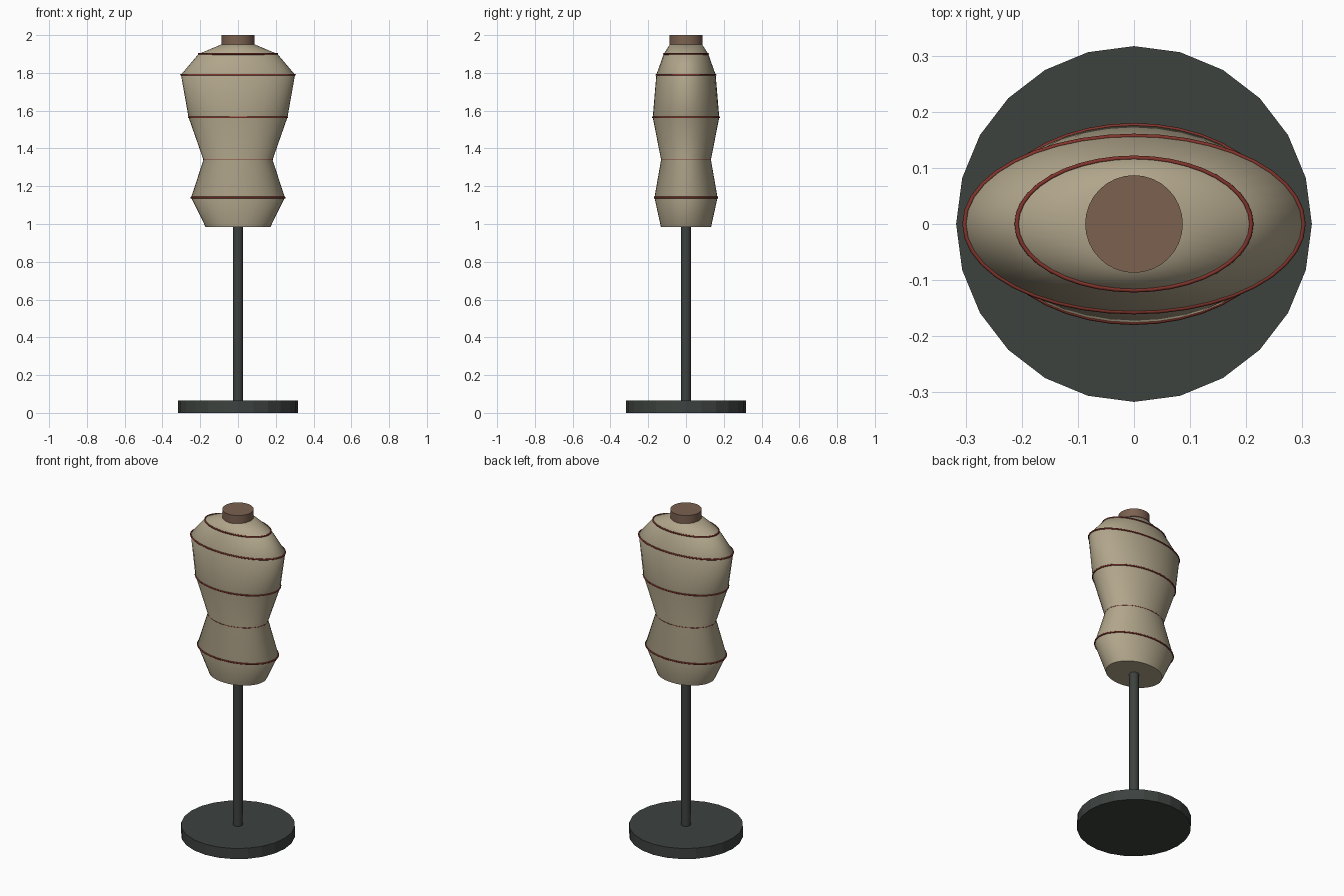
import bpy, bmesh
from math import sin, cos, pi, radians

if "Cube" in bpy.data.objects:
    bpy.data.objects.remove(bpy.data.objects["Cube"])


def material(name, rgb):
    m = bpy.data.materials.new(name)
    m.diffuse_color = (*rgb, 1)
    m.use_nodes = True
    m.node_tree.nodes["Principled BSDF"].inputs["Base Color"].default_value = m.diffuse_color
    return m


LINEN = material("linen", (0.44, 0.38, 0.26))
IRON = material("dark_iron", (0.046, 0.054, 0.049))
WOOD = material("wood", (0.20, 0.12, 0.08))
TAPE = material("red_tape", (0.22, 0.035, 0.025))


def loft(name, sections, sides, mat, smooth=None, closed=False):
    """Skin elliptical rings (rx, ry, z); closed joins last ring to first."""
    bm = bmesh.new()
    rings = [[bm.verts.new((rx * cos(2 * pi * i / sides), ry * sin(2 * pi * i / sides), z))
              for i in range(sides)] for rx, ry, z in sections]
    pairs = list(zip(rings, rings[1:]))
    if closed:
        pairs.append((rings[-1], rings[0]))
    else:
        bm.faces.new(rings[0][::-1])
        bm.faces.new(rings[-1])
    for a, b in pairs:
        for i in range(sides):
            j = (i + 1) % sides
            bm.faces.new((a[i], a[j], b[j], b[i]))
    bmesh.ops.recalc_face_normals(bm, faces=bm.faces)
    me = bpy.data.meshes.new(name)
    bm.to_mesh(me)
    bm.free()
    me.materials.append(mat)
    ob = bpy.data.objects.new(name, me)
    bpy.context.collection.objects.link(ob)
    if smooth:
        bpy.ops.object.select_all(action='DESELECT')
        ob.select_set(True)
        bpy.context.view_layer.objects.active = ob
        bpy.ops.object.shade_smooth_by_angle(angle=radians(smooth))
    return ob


# Stand: round foot and pole
loft("base", [(0.317, 0.317, 0), (0.317, 0.317, 0.065)], 24, IRON)
loft("pole", [(0.027, 0.027, 0.06), (0.027, 0.027, 1.0)], 16, IRON, 40)

# Padded torso from hem to neck
torso = [(0.172, 0.133, 0.985), (0.248, 0.167, 1.14), (0.183, 0.132, 1.34),
         (0.262, 0.176, 1.565), (0.302, 0.157, 1.79), (0.209, 0.118, 1.90),
         (0.085, 0.085, 1.952)]
loft("torso", torso, 40, LINEN, 62)

# Wooden neck cap
loft("neck_cap", [(0.087, 0.087, 1.945), (0.087, 0.087, 2.0)], 32, WOOD, 40)

# Measuring tapes at hip, waist, bust, shoulder and collar
for part, (rx, ry, z) in zip(("hip", "waist", "bust", "shoulder", "collar"), torso[1:6]):
    t = 0.002 if part == "waist" else 0.005
    profile = [(rx + t * cos(a) * 0.8, ry + t * cos(a) * 0.8, z + t * sin(a))
               for a in (2 * pi * k / 8 for k in range(8))]
    loft(part + "_tape", profile, 40, TAPE, 60, closed=True)
